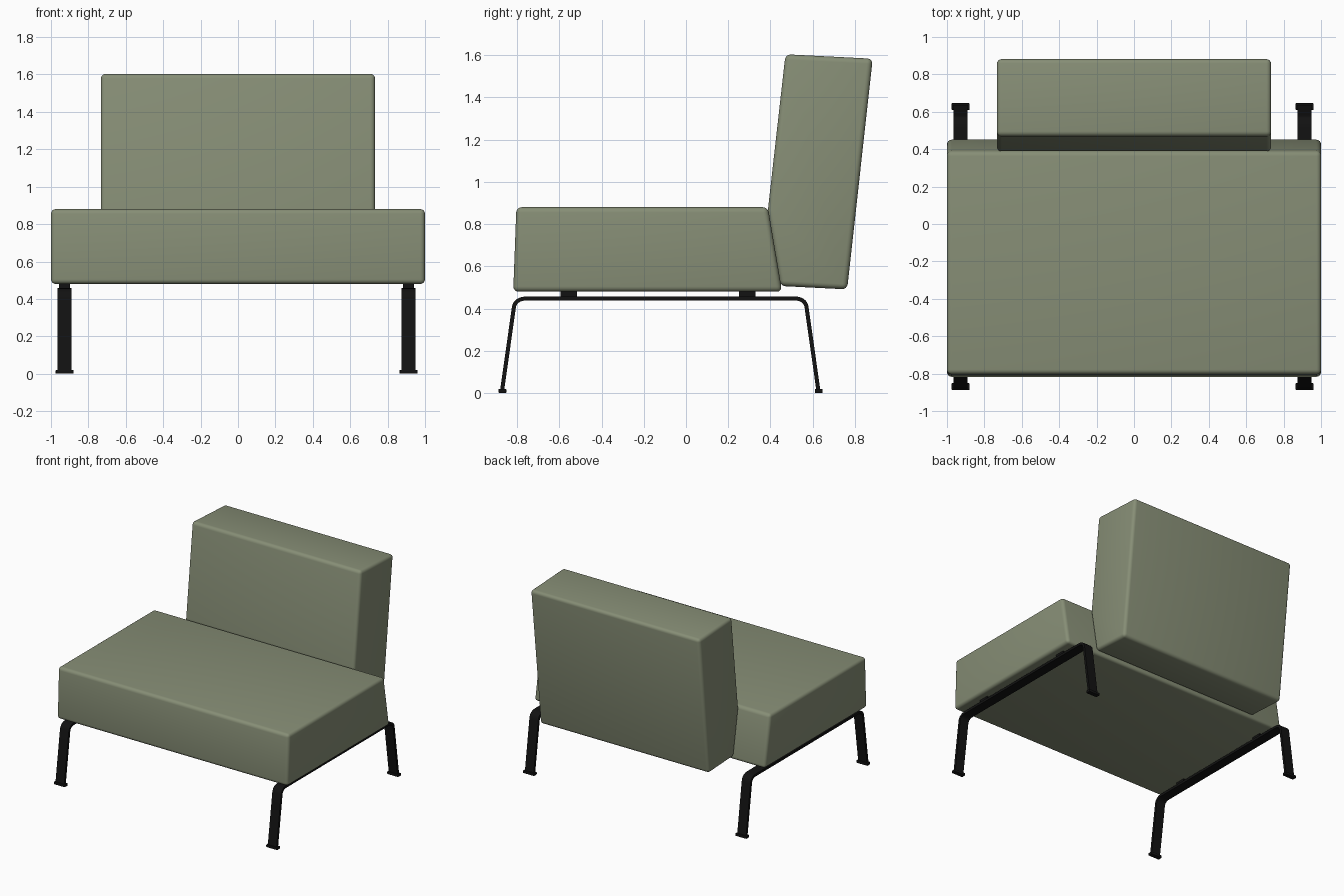
import bpy, bmesh, math
from mathutils import Vector

if "Cube" in bpy.data.objects:
    bpy.data.objects.remove(bpy.data.objects["Cube"])


def material(name, rgb):
    m = bpy.data.materials.new(name)
    m.diffuse_color = (*rgb, 1)
    m.use_nodes = True
    m.node_tree.nodes["Principled BSDF"].inputs["Base Color"].default_value = m.diffuse_color
    return m


fabric = material("green_fabric", (0.24, 0.27, 0.18))
metal = material("black_metal", (0.006, 0.006, 0.006))


def prism(name, profile, x0, x1, mat, bevel=0.0, segments=4):
    """Extrude a (y, z) side profile from x0 to x1."""
    bm = bmesh.new()
    face = bm.faces.new([bm.verts.new((x0, y, z)) for y, z in profile])
    ext = bmesh.ops.extrude_face_region(bm, geom=[face])
    moved = [v for v in ext["geom"] if isinstance(v, bmesh.types.BMVert)]
    bmesh.ops.translate(bm, verts=moved, vec=(x1 - x0, 0, 0))
    bmesh.ops.recalc_face_normals(bm, faces=bm.faces)
    if bevel:
        bmesh.ops.bevel(bm, geom=bm.edges[:], offset=bevel, segments=segments,
                        profile=0.5, affect='EDGES')
    me = bpy.data.meshes.new(name)
    bm.to_mesh(me)
    bm.free()
    ob = bpy.data.objects.new(name, me)
    bpy.context.collection.objects.link(ob)
    me.materials.append(mat)
    bpy.context.view_layer.objects.active = ob
    ob.select_set(True)
    bpy.ops.object.shade_smooth_by_angle(angle=math.radians(35))
    ob.select_set(False)
    return ob


def rect(y0, y1, z0, z1):
    return [(y0, z0), (y1, z0), (y1, z1), (y0, z1)]


def bend(a, corner, b, n=8):
    """Rounded corner between two path points."""
    a, c, b = Vector(a), Vector(corner), Vector(b)
    return [a * (1 - t)**2 + c * 2 * t * (1 - t) + b * t * t
            for t in (i / n for i in range(n + 1))]


def ribbon(path, half):
    """Closed outline of a flat bar following a path."""
    left, right = [], []
    for i, p in enumerate(path):
        d = (path[min(i + 1, len(path) - 1)] - path[max(i - 1, 0)]).normalized()
        n = Vector((-d.y, d.x)) * half
        left.append(p + n)
        right.append(p - n)
    return [tuple(p) for p in left + right[::-1]]


# Cushions
prism("seat", [(-0.818, 0.48), (0.455, 0.48), (0.388, 0.88), (-0.803, 0.88)],
      -1, 1, fabric, 0.025)
prism("backrest", [(0.447, 0.507), (0.763, 0.491), (0.884, 1.583),
                   (0.471, 1.604), (0.387, 0.86)], -0.733, 0.733, fabric, 0.025)

# Bent flat-bar leg frames with feet and mounting pads
path = ([Vector((-0.871, 0.01))]
        + bend((-0.815, 0.405), (-0.808, 0.448), (-0.752, 0.448))
        + bend((0.512, 0.448), (0.565, 0.448), (0.571, 0.405))
        + [Vector((0.627, 0.01))])
for side, cx in (("left", -0.927), ("right", 0.912)):
    prism(side + "_leg_frame", ribbon(path, 0.0095), cx - 0.038, cx + 0.038, metal)
    for end, y in (("front", -0.869), ("back", 0.628)):
        prism(f"{side}_{end}_foot", rect(y - 0.018, y + 0.018, 0, 0.02),
              cx - 0.048, cx + 0.048, metal, 0.003, 2)
    for end, y in (("front", -0.556), ("back", 0.291)):
        prism(f"{side}_{end}_pad", rect(y - 0.039, y + 0.039, 0.452, 0.485),
              cx - 0.029, cx + 0.029, metal)
